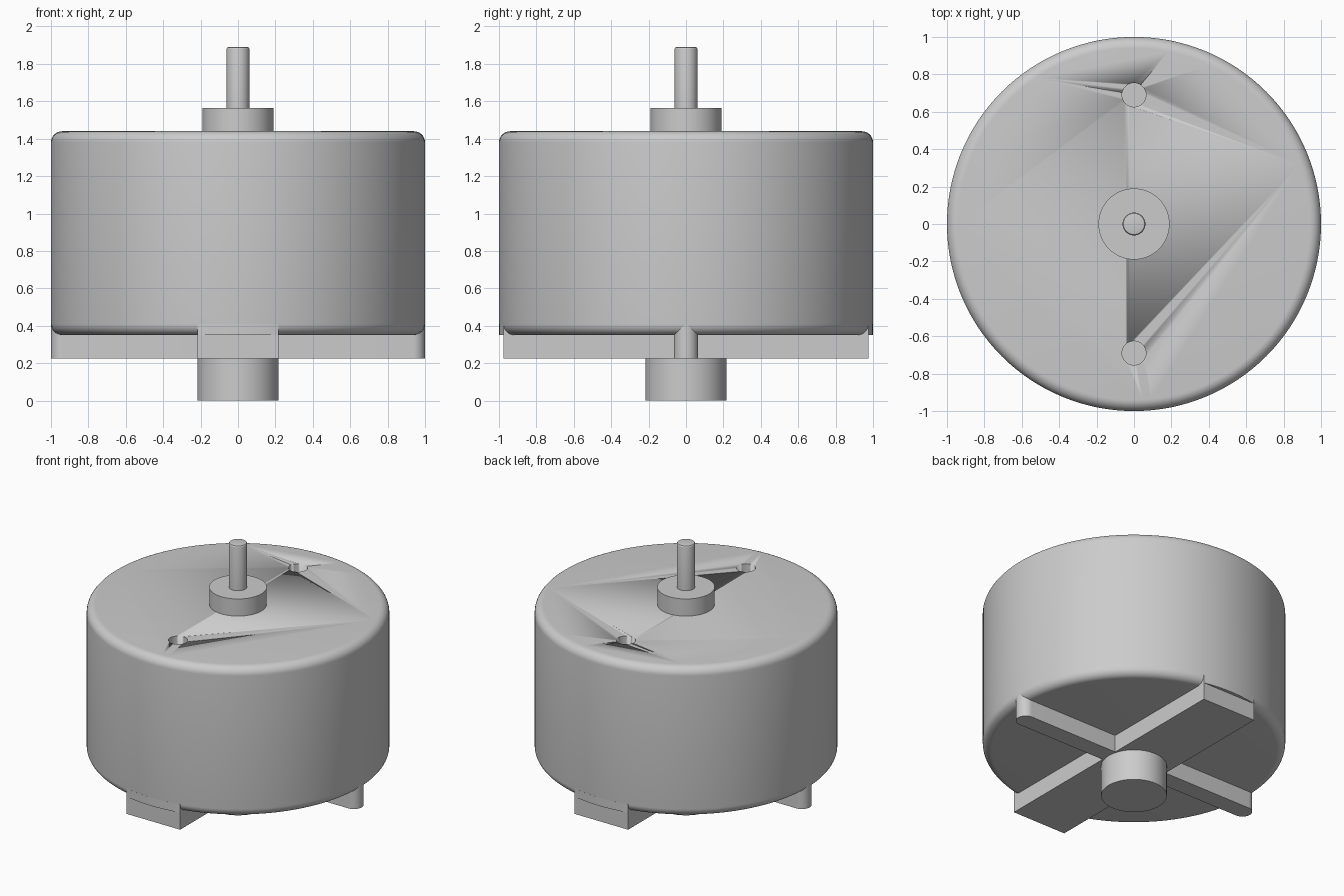
import bpy, bmesh
from math import sin, cos, pi, asin

cube = bpy.data.objects.get("Cube")
if cube:
    bpy.data.objects.remove(cube, do_unlink=True)

GREY = (0.6, 0.6, 0.6, 1)
metal = bpy.data.materials.new("plain_grey")
metal.use_nodes = True
metal.diffuse_color = GREY
metal.node_tree.nodes["Principled BSDF"].inputs["Base Color"].default_value = GREY


def finish(name, bm):
    bmesh.ops.recalc_face_normals(bm, faces=bm.faces)
    mesh = bpy.data.meshes.new(name)
    bm.to_mesh(mesh)
    bm.free()
    mesh.materials.append(metal)
    obj = bpy.data.objects.new(name, mesh)
    bpy.context.collection.objects.link(obj)
    bpy.ops.object.select_all(action="DESELECT")
    bpy.context.view_layer.objects.active = obj
    obj.select_set(True)
    bpy.ops.object.shade_smooth_by_angle(angle=pi / 6)
    return obj


def arc(cx, cy, r, start, end, n):
    return [(cx + r * cos(start + (end - start) * i / n),
             cy + r * sin(start + (end - start) * i / n)) for i in range(n + 1)]


def prism(name, outline, z0, z1):
    bm = bmesh.new()
    face = bm.faces.new([bm.verts.new((x, y, z0)) for x, y in outline])
    top = bmesh.ops.extrude_face_region(bm, geom=[face])["geom"]
    bmesh.ops.translate(bm, vec=(0, 0, z1 - z0),
                        verts=[v for v in top if isinstance(v, bmesh.types.BMVert)])
    return finish(name, bm)


def disc(name, r, z0, z1, y=0, sides=64):
    return prism(name, arc(0, y, r, 0, 2 * pi, sides)[:-1], z0, z1)


def rounded_disc(name, r, z0, z1, bottom, top, sides, steps):
    """Turned cylinder with rounded rims (zero means a sharp rim)."""
    profile = [(0, z0)]
    profile += arc(r - bottom, z0 + bottom, bottom, -pi / 2, 0, steps) if bottom else [(r, z0)]
    profile += arc(r - top, z1 - top, top, 0, pi / 2, steps) + [(0, z1)]
    bm = bmesh.new()
    verts = [bm.verts.new((x, 0, z)) for x, z in profile]
    edges = [bm.edges.new(pair) for pair in zip(verts, verts[1:])]
    bmesh.ops.spin(bm, geom=verts + edges, cent=(0, 0, 0), axis=(0, 0, 1),
                   angle=2 * pi, steps=sides)
    bmesh.ops.remove_doubles(bm, verts=bm.verts, dist=0.0001)
    bmesh.ops.dissolve_limit(bm, angle_limit=0.001, verts=bm.verts, edges=bm.edges)
    return finish(name, bm)


BASE, RIM, TOP = 0.35, 0.06, 1.44
FOOT, WIDE, NARROW = 0.225, 0.217, 0.065

# Housing with two blind screw holes in its top
body = rounded_disc("motor_body", 1, BASE, TOP, RIM, RIM, 128, 8)
for y in (-0.69, 0.69):
    cutter = disc("hole_cutter", 0.064, TOP - 0.2, TOP + 0.1, y, 32)
    cutter.hide_render = True
    cutter.hide_set(True)
    cut = body.modifiers.new("screw_hole", "BOOLEAN")
    cut.operation, cut.solver, cut.object = "DIFFERENCE", "EXACT", cutter

# Bosses and shaft
disc("top_boss", 0.19, TOP, 1.565)
rounded_disc("shaft", 0.061, 1.565, 1.89, 0, 0.01, 48, 3)
disc("bottom_boss", WIDE, 0, FOOT)

# Wide flat bar, with the square housing rim above its ends
half = asin(WIDE)
end = cos(half)
prism("wide_bar", [(-WIDE, -end), (WIDE, -end), (WIDE, end), (-WIDE, end)], FOOT, BASE)
for name, mid in (("front_rim_pad", -pi / 2), ("back_rim_pad", pi / 2)):
    inner = 0.85 * sin(mid)
    pad = arc(0, 0, 1, mid - half, mid + half, 12)
    prism(name, pad + [(pad[-1][0], inner), (pad[0][0], inner)], BASE, BASE + RIM)

# Narrow bars with round ends
for name, side in (("left_narrow_bar", 1), ("right_narrow_bar", -1)):
    tip = arc(1 - NARROW, 0, NARROW, -pi / 2, pi / 2, 16)
    outline = [(WIDE, -NARROW)] + tip + [(WIDE, NARROW)]
    prism(name, [(side * x, y) for x, y in outline], FOOT, BASE + RIM)
